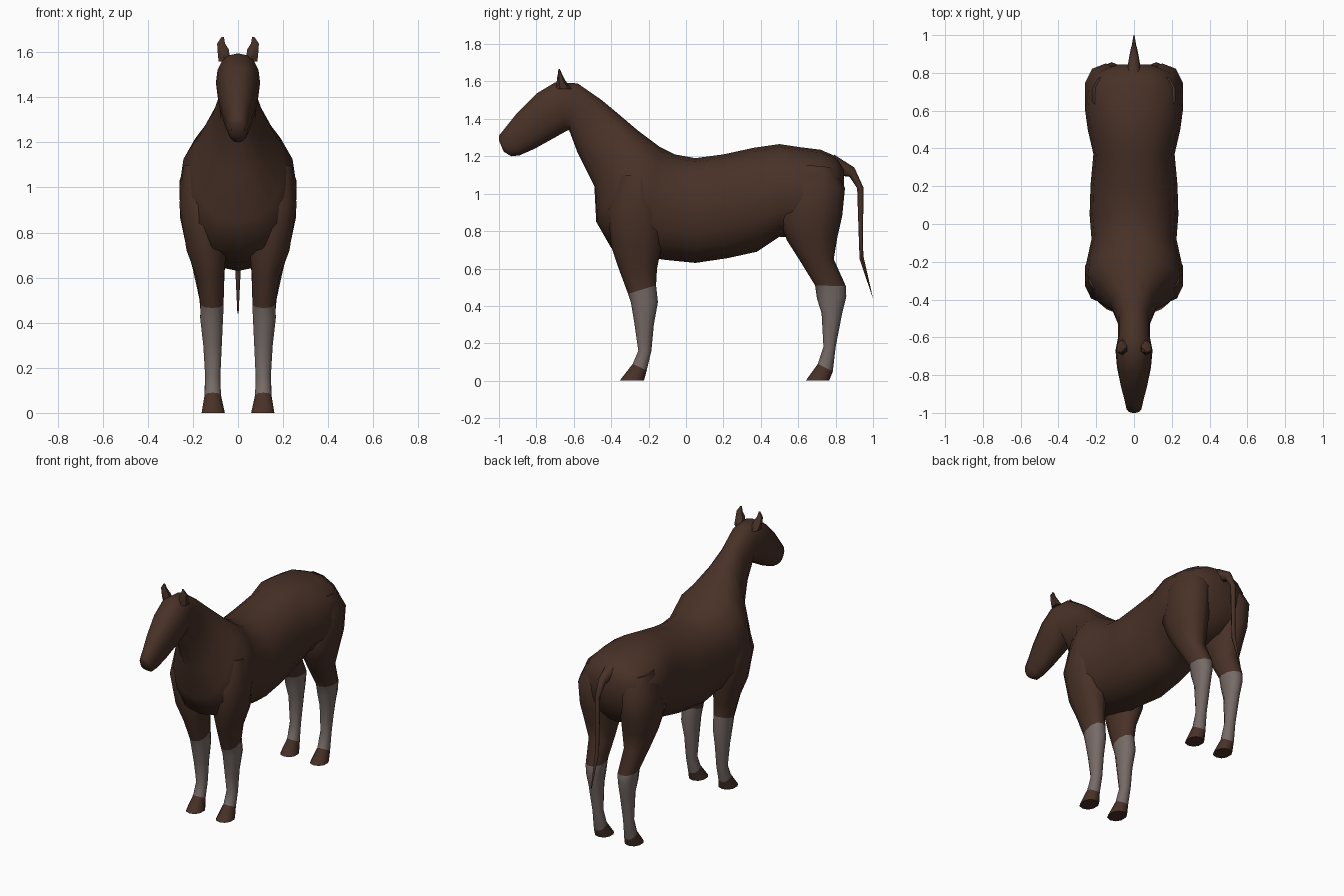
import bpy, bmesh, math


def material(name, rgb):
    m = bpy.data.materials.new(name)
    m.diffuse_color = (*rgb, 1)
    return m


BROWN = material("brown_coat", (0.065, 0.031, 0.020))
GREY = material("pale_sock", (0.18, 0.145, 0.134))


def loft(name, sections, sides, power=1.0, mirror=False, sock=None):
    """Skin rings given as (edge A y, z, edge B y, z, centre x, half width)."""
    bm = bmesh.new()
    rings = []
    for ya, za, yb, zb, cx, w in sections:
        ring = []
        for i in range(sides):
            t = 2 * math.pi * i / sides
            c = math.copysign(abs(math.cos(t)) ** power, math.cos(t))
            s = math.copysign(abs(math.sin(t)) ** power, math.sin(t))
            ring.append(bm.verts.new((cx + w * s,
                                      (ya + yb) / 2 + c * (ya - yb) / 2,
                                      (za + zb) / 2 + c * (za - zb) / 2)))
        rings.append(ring)
    for k, (r0, r1) in enumerate(zip(rings, rings[1:])):
        for i in range(sides):
            j = (i + 1) % sides
            f = bm.faces.new((r0[i], r0[j], r1[j], r1[i]))
            if sock and sock[0] <= k < sock[1]:
                f.material_index = 1
    bm.faces.new(rings[0])
    bm.faces.new(rings[-1])
    bmesh.ops.recalc_face_normals(bm, faces=bm.faces)
    me = bpy.data.meshes.new(name)
    bm.to_mesh(me)
    bm.free()
    me.materials.append(BROWN)
    me.materials.append(GREY)
    ob = bpy.data.objects.new(name, me)
    bpy.context.collection.objects.link(ob)
    if mirror:
        ob.modifiers.new("mirror", 'MIRROR')
    bpy.ops.object.select_all(action='DESELECT')
    ob.select_set(True)
    bpy.context.view_layer.objects.active = ob
    bpy.ops.object.shade_smooth_by_angle(angle=math.radians(50))
    return ob


# Torso, neck and head in one skin, rump to muzzle
body = [
    (0.845, 1.13, 0.845, 0.98, 0.09),
    (0.80, 1.20, 0.81, 0.87, 0.20),
    (0.72, 1.235, 0.74, 0.79, 0.25),
    (0.60, 1.25, 0.62, 0.76, 0.26),
    (0.50, 1.265, 0.50, 0.77, 0.245),
    (0.36, 1.245, 0.38, 0.69, 0.215),
    (0.20, 1.21, 0.22, 0.655, 0.23),
    (0.05, 1.19, 0.05, 0.63, 0.235),
    (-0.06, 1.21, -0.10, 0.645, 0.225),
    (-0.14, 1.25, -0.25, 0.665, 0.25),
    (-0.20, 1.295, -0.40, 0.71, 0.26),
    (-0.26, 1.34, -0.48, 0.85, 0.20),
    (-0.36, 1.425, -0.49, 1.04, 0.125),
    (-0.45, 1.50, -0.58, 1.22, 0.085),
    (-0.58, 1.59, -0.625, 1.34, 0.085),
    (-0.70, 1.595, -0.64, 1.335, 0.098),
    (-0.80, 1.535, -0.72, 1.29, 0.09),
    (-0.90, 1.435, -0.81, 1.24, 0.07),
    (-0.96, 1.36, -0.89, 1.205, 0.052),
    (-1.00, 1.31, -0.935, 1.20, 0.042),
    (-1.00, 1.285, -0.975, 1.225, 0.028),
]
loft("body", [(a, b, c, d, 0, w) for a, b, c, d, w in body], 16, 0.9)

# Front legs: shoulder down to hoof
loft("front_legs", [
    (-0.36, 1.10, -0.18, 1.10, 0.165, 0.08),
    (-0.42, 0.92, -0.13, 0.92, 0.165, 0.10),
    (-0.40, 0.72, -0.13, 0.72, 0.14, 0.092),
    (-0.36, 0.60, -0.155, 0.60, 0.123, 0.063),
    (-0.31, 0.465, -0.16, 0.51, 0.115, 0.054),
    (-0.295, 0.42, -0.15, 0.42, 0.117, 0.053),
    (-0.275, 0.30, -0.172, 0.30, 0.113, 0.043),
    (-0.255, 0.16, -0.185, 0.16, 0.112, 0.035),
    (-0.285, 0.09, -0.21, 0.055, 0.112, 0.038),
    (-0.355, 0.0, -0.225, 0.0, 0.11, 0.054),
], 10, 0.9, True, (4, 8))

# Hind legs: thigh, hock, cannon and hoof
loft("hind_legs", [
    (0.58, 1.16, 0.79, 1.14, 0.14, 0.08),
    (0.53, 1.03, 0.85, 1.03, 0.15, 0.115),
    (0.50, 0.86, 0.835, 0.88, 0.15, 0.112),
    (0.54, 0.75, 0.81, 0.77, 0.14, 0.098),
    (0.61, 0.64, 0.79, 0.65, 0.13, 0.075),
    (0.69, 0.51, 0.855, 0.505, 0.118, 0.056),
    (0.70, 0.44, 0.857, 0.45, 0.118, 0.05),
    (0.725, 0.36, 0.835, 0.36, 0.115, 0.043),
    (0.735, 0.18, 0.80, 0.18, 0.113, 0.035),
    (0.705, 0.09, 0.785, 0.05, 0.112, 0.038),
    (0.64, 0.0, 0.765, 0.0, 0.11, 0.054),
], 10, 0.9, True, (5, 9))

# Tail, curving out of the rump and hanging to a point
loft("tail", [
    (0.79, 1.21, 0.80, 1.10, 0, 0.04),
    (0.90, 1.14, 0.875, 1.09, 0, 0.025),
    (0.95, 1.03, 0.915, 1.03, 0, 0.016),
    (0.945, 0.73, 0.925, 0.73, 0, 0.014),
    (0.95, 0.66, 0.928, 0.65, 0, 0.013),
    (1.0, 0.44, 0.996, 0.45, 0, 0.003),
], 8)

# Ears
loft("ears", [
    (-0.695, 1.56, -0.61, 1.56, 0.06, 0.03),
    (-0.69, 1.615, -0.645, 1.605, 0.066, 0.029),
    (-0.685, 1.64, -0.66, 1.635, 0.075, 0.02),
    (-0.682, 1.668, -0.676, 1.668, 0.068, 0.006),
], 6, 1.0, True)
